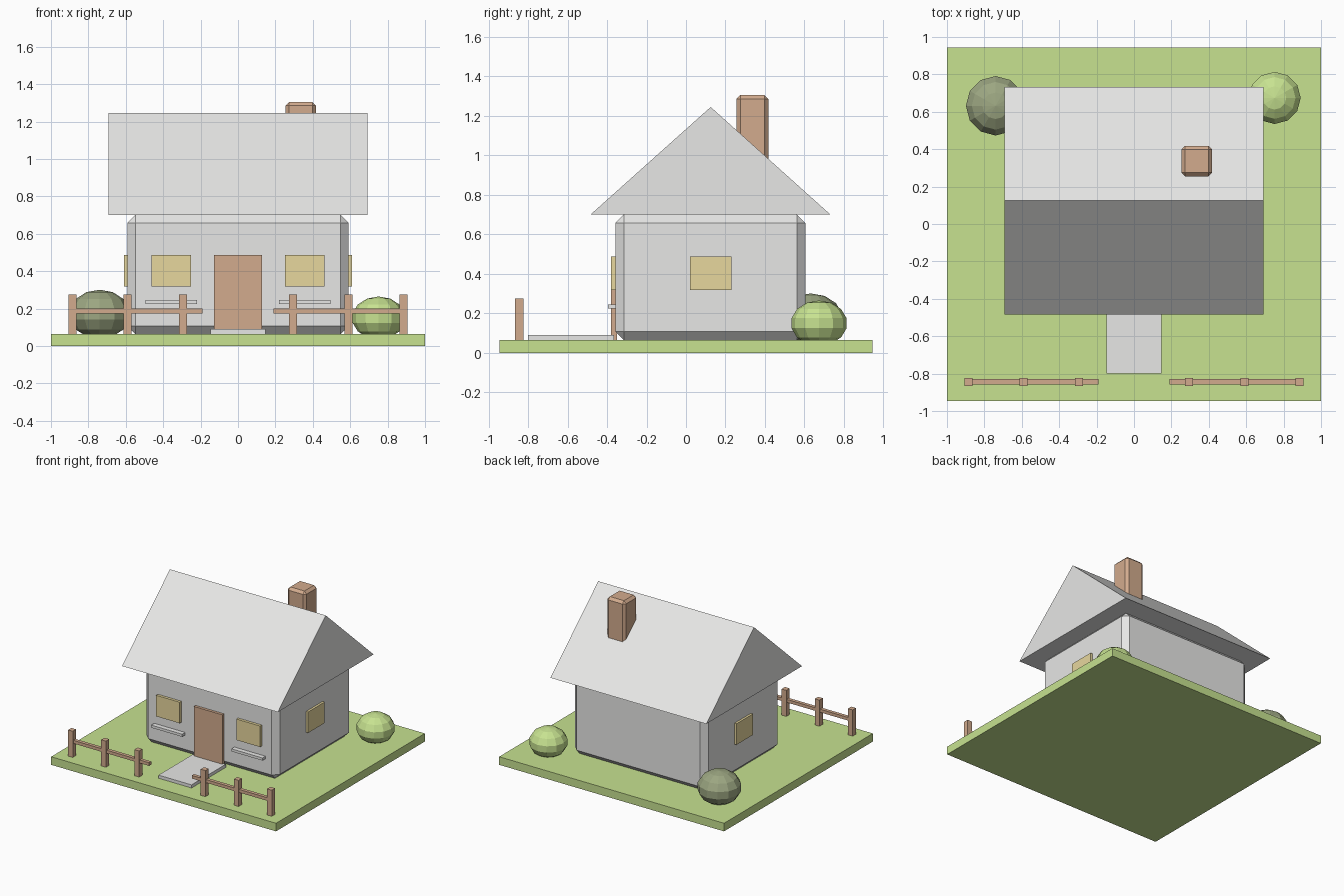
import bpy, bmesh
from mathutils import Matrix

if "Cube" in bpy.data.objects:
    bpy.data.objects.remove(bpy.data.objects["Cube"])


def material(name, rgb):
    m = bpy.data.materials.new(name)
    m.diffuse_color = (*rgb, 1.0)
    m.use_nodes = True
    m.node_tree.nodes["Principled BSDF"].inputs["Base Color"].default_value = m.diffuse_color
    return m


GREY = material("pale grey", (0.80, 0.80, 0.79))
GRASS = material("grass green", (0.57, 0.76, 0.28))
WOOD = material("warm brown", (0.65, 0.41, 0.27))
GLASS = material("window yellow", (0.80, 0.68, 0.34))
LEAF = material("leaf green", (0.57, 0.76, 0.28))
MOSS = material("dark moss", (0.33, 0.38, 0.22))


def finish(bm, name, mat):
    mesh = bpy.data.meshes.new(name)
    bmesh.ops.recalc_face_normals(bm, faces=bm.faces)
    bm.to_mesh(mesh)
    bm.free()
    mesh.materials.append(mat)
    obj = bpy.data.objects.new(name, mesh)
    bpy.context.collection.objects.link(obj)
    return obj


def box(name, x, y, z, mat, bevel=0.0):
    """Box from (min, max) ranges, with optional single-step chamfer."""
    bm = bmesh.new()
    size = [r[1] - r[0] for r in (x, y, z)]
    mid = [(r[0] + r[1]) / 2 for r in (x, y, z)]
    bmesh.ops.create_cube(bm, size=1, matrix=Matrix.Translation(mid) @ Matrix.Diagonal((*size, 1)))
    if bevel:
        bmesh.ops.bevel(bm, geom=bm.edges[:], offset=bevel, segments=1,
                        affect='EDGES', profile=0.5)
    return finish(bm, name, mat)


def bush(name, center, radius, height, mat):
    bm = bmesh.new()
    bmesh.ops.create_uvsphere(bm, u_segments=12, v_segments=7, radius=1,
                              matrix=Matrix.Translation(center) @ Matrix.Diagonal((radius, radius, height, 1)))
    return finish(bm, name, mat)


TOP = 0.065  # lawn height

# Lawn and path
box("lawn", (-1, 1), (-0.945, 0.945), (0, TOP), GRASS)
box("path", (-0.147, 0.147), (-0.80, -0.365), (TOP - 0.005, 0.09), GREY)

# House body with chamfered edges
box("walls", (-0.592, 0.592), (-0.358, 0.605), (TOP, 0.70), GREY, 0.043)

# Gable roof: triangle profile pushed along x
bm = bmesh.new()
profile = [(-0.484, 0.70), (0.732, 0.70), (0.125, 1.245)]
gable = bm.faces.new([bm.verts.new((-0.693, y, z)) for y, z in profile])
out = bmesh.ops.extrude_face_region(bm, geom=[gable])
bmesh.ops.translate(bm, vec=(1.386, 0, 0),
                    verts=[v for v in out["geom"] if isinstance(v, bmesh.types.BMVert)])
finish(bm, "roof", GREY)

# Chimney and door
box("chimney", (0.253, 0.418), (0.255, 0.418), (0.85, 1.305), WOOD, 0.02)
box("door", (-0.127, 0.127), (-0.38, -0.35), (TOP, 0.487), WOOD)

# Windows, sills and fence, one set on each side
for s, side in ((-1, "left"), (1, "right")):
    cx = 0.357 * s
    box(side + "_front_window", (cx - 0.105, cx + 0.105), (-0.38, -0.35), (0.318, 0.487), GLASS)
    box(side + "_sill", (cx - 0.138, cx + 0.138), (-0.396, -0.35), (0.224, 0.245), GREY)
    box(side + "_side_window", sorted((0.58 * s, 0.61 * s)), (0.02, 0.23), (0.318, 0.487), GLASS)

    for i, px in enumerate((0.295, 0.59, 0.885)):
        box(f"{side}_fence_post_{i + 1}", (px * s - 0.021, px * s + 0.021),
            (-0.865, -0.823), (TOP, 0.275), WOOD)
    box(side + "_fence_rail", sorted((0.19 * s, 0.905 * s)), (-0.858, -0.83), (0.175, 0.20), WOOD)

# Bushes behind the house
bush("right_bush", (0.752, 0.674, 0.15), 0.143, 0.115, LEAF)
bush("left_bush", (-0.74, 0.632, 0.17), 0.163, 0.131, MOSS)
